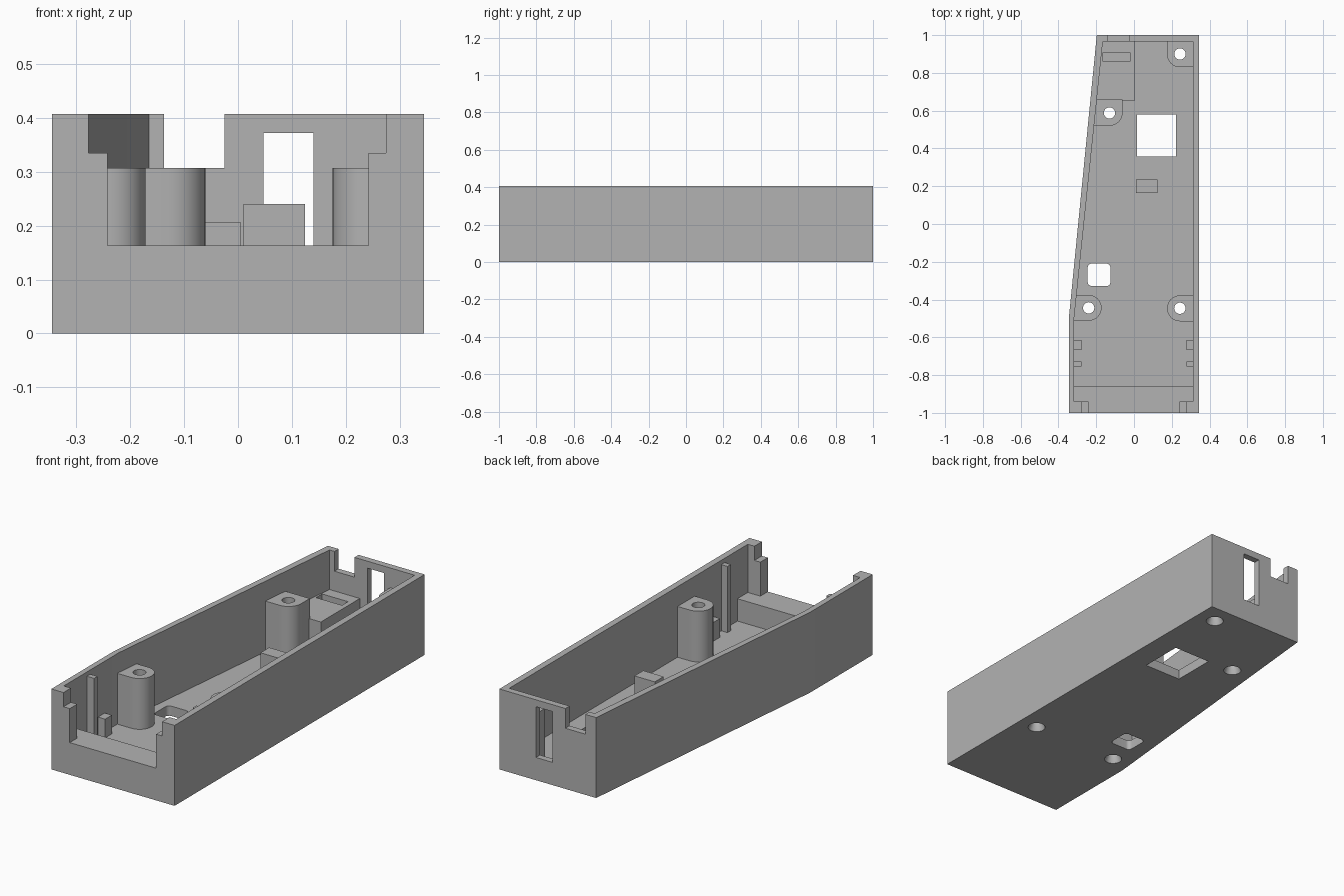
import bpy, bmesh
from math import sin, cos, radians

cube = bpy.data.objects.get("Cube")
if cube:
    bpy.data.objects.remove(cube)

grey = bpy.data.materials.new("plain grey")
grey.use_nodes = True
grey.diffuse_color = (0.45, 0.45, 0.45, 1)
grey.node_tree.nodes["Principled BSDF"].inputs["Base Color"].default_value = (0.45, 0.45, 0.45, 1)

FLOOR, HEIGHT, POST_TOP = 0.05, 0.407, 0.307


def prism(name, outline, z0, z1):
    """Extrude a counter-clockwise outline from z0 to z1."""
    bm = bmesh.new()
    face = bm.faces.new([bm.verts.new((x, y, z0)) for x, y in outline])
    top = bmesh.ops.extrude_face_region(bm, geom=[face])["geom"]
    bmesh.ops.translate(bm, vec=(0, 0, z1 - z0),
                        verts=[v for v in top if isinstance(v, bmesh.types.BMVert)])
    bmesh.ops.recalc_face_normals(bm, faces=bm.faces)
    mesh = bpy.data.meshes.new(name)
    bm.to_mesh(mesh)
    bm.free()
    mesh.materials.append(grey)
    obj = bpy.data.objects.new(name, mesh)
    bpy.context.collection.objects.link(obj)
    return obj


def rounded(x0, x1, y0, y1, radii=(0, 0, 0, 0)):
    """Rectangle outline with radii for SW, SE, NE and NW corners."""
    points = []
    corners = [(x0, y0, 1, 1), (x1, y0, -1, 1), (x1, y1, -1, -1), (x0, y1, 1, -1)]
    for i, ((x, y, sx, sy), r) in enumerate(zip(corners, radii)):
        if r == 0:
            points.append((x, y))
            continue
        for step in range(9):
            a = radians(180 + 90 * i + 90 * step / 8)
            points.append((x + sx * r + r * cos(a), y + sy * r + r * sin(a)))
    return points


def box(name, x0, x1, y0, y1, z0, z1):
    return prism(name, rounded(x0, x1, y0, y1), z0, z1)


def screw_cutter(x, y):
    """Bore with a wider countersunk mouth underneath."""
    bm = bmesh.new()
    rings = []
    for r, z in [(0.046, -0.01), (0.03, 0.03), (0.03, 0.5)]:
        rings.append([bm.verts.new((x + r * cos(radians(a)), y + r * sin(radians(a)), z))
                      for a in range(0, 360, 15)])
    for low, high in zip(rings, rings[1:]):
        for i in range(24):
            j = (i + 1) % 24
            bm.faces.new((low[i], low[j], high[j], high[i]))
    bm.faces.new(rings[0][::-1])
    bm.faces.new(rings[-1])
    mesh = bpy.data.meshes.new("screw_cutter")
    bm.to_mesh(mesh)
    bm.free()
    mesh.materials.append(grey)
    obj = bpy.data.objects.new("screw_cutter", mesh)
    bpy.context.collection.objects.link(obj)
    return obj


def cut(target, cutters):
    """Subtract the cutters and bake the result."""
    for c in cutters:
        c.hide_render = True
        mod = target.modifiers.new("cut", "BOOLEAN")
        mod.operation = "DIFFERENCE"
        mod.solver = "EXACT"
        mod.object = c
    bpy.context.view_layer.update()
    graph = bpy.context.evaluated_depsgraph_get()
    mesh = bpy.data.meshes.new_from_object(target.evaluated_get(graph))
    target.modifiers.clear()
    target.data = mesh


# Outer shell with one slanted side
shell = prism("case_shell", [(-0.345, -1), (0.345, -1), (0.345, 1), (-0.197, 1), (-0.345, -0.5)],
              0, HEIGHT)

# Screw posts: outline against the nearest wall, and bore centre
posts = {
    "back_left_post": (rounded(0.175, 0.33, 0.83, 0.98, (0.068, 0, 0, 0)), (0.243, 0.9)),
    "front_left_post": (rounded(0.175, 0.33, -0.515, -0.378, (0.068, 0, 0, 0.068)), (0.243, -0.446)),
    "front_right_post": (rounded(-0.33, -0.172, -0.512, -0.376, (0, 0.067, 0.067, 0)), (-0.24, -0.444)),
    "middle_right_post": (rounded(-0.215, -0.06, 0.52, 0.66, (0, 0.07, 0, 0)), (-0.13, 0.588)),
}
bores = []
for name, (outline, centre) in posts.items():
    bore = screw_cutter(*centre)
    bores.append(bore)
    post = prism(name, outline, 0.02, POST_TOP)
    cut(post, [bore])
    posts[name] = post

# Cavity, end openings and floor windows
openings = [
    prism("cavity", [(-0.317, -0.94), (0.312, -0.94), (0.312, 0.967), (-0.165, 0.967), (-0.317, -0.5)],
          FLOOR, 0.5),
    box("front_opening", -0.242, 0.242, -1.1, -0.9, 0.163, 0.5),
    box("front_opening_step", -0.277, 0.275, -1.1, -0.9, 0.335, 0.5),
    box("back_notch", -0.137, -0.025, 0.94, 1.1, 0.307, 0.5),
    box("back_window", 0.047, 0.14, 0.94, 1.1, 0.115, 0.372),
    box("large_floor_window", 0.015, 0.222, 0.357, 0.58, -0.1, 0.1),
    prism("small_floor_window", rounded(-0.245, -0.125, -0.328, -0.21, (0.02,) * 4), -0.1, 0.1),
]
cut(shell, openings + bores)

# Raised ledge inside the front opening
box("front_ledge", -0.325, 0.325, -0.95, -0.857, 0.02, 0.163)

# Raised bed in the narrow back corner, with a slot
bed = prism("back_bed", [(-0.207, 0.655), (0.005, 0.655), (0.005, 0.98), (-0.175, 0.98)], 0.02, 0.207)
slot = box("bed_slot", -0.165, -0.02, 0.86, 0.908, 0.12, 0.3)
cut(bed, [slot])

# Small support block behind the middle
box("support_block", 0.01, 0.124, 0.165, 0.235, 0.02, 0.24)

# Board guides on both side walls
for side, s in [("left", 1), ("right", -1)]:
    wall, tip = 0.33 * s, 0.277 * s
    x0, x1 = min(wall, tip), max(wall, tip)
    box(side + "_tall_guide", x0, x1, -0.755, -0.728, 0.02, 0.385)
    box(side + "_short_guide", x0, x1, -0.667, -0.613, 0.02, 0.145)

for helper in openings + bores + [slot]:
    bpy.data.objects.remove(helper)

# Smooth the round parts and keep the corners crisp
bpy.ops.object.select_all(action="DESELECT")
for obj in [shell, *posts.values()]:
    obj.select_set(True)
    bpy.context.view_layer.objects.active = obj
bpy.ops.object.shade_smooth_by_angle(angle=radians(30))
